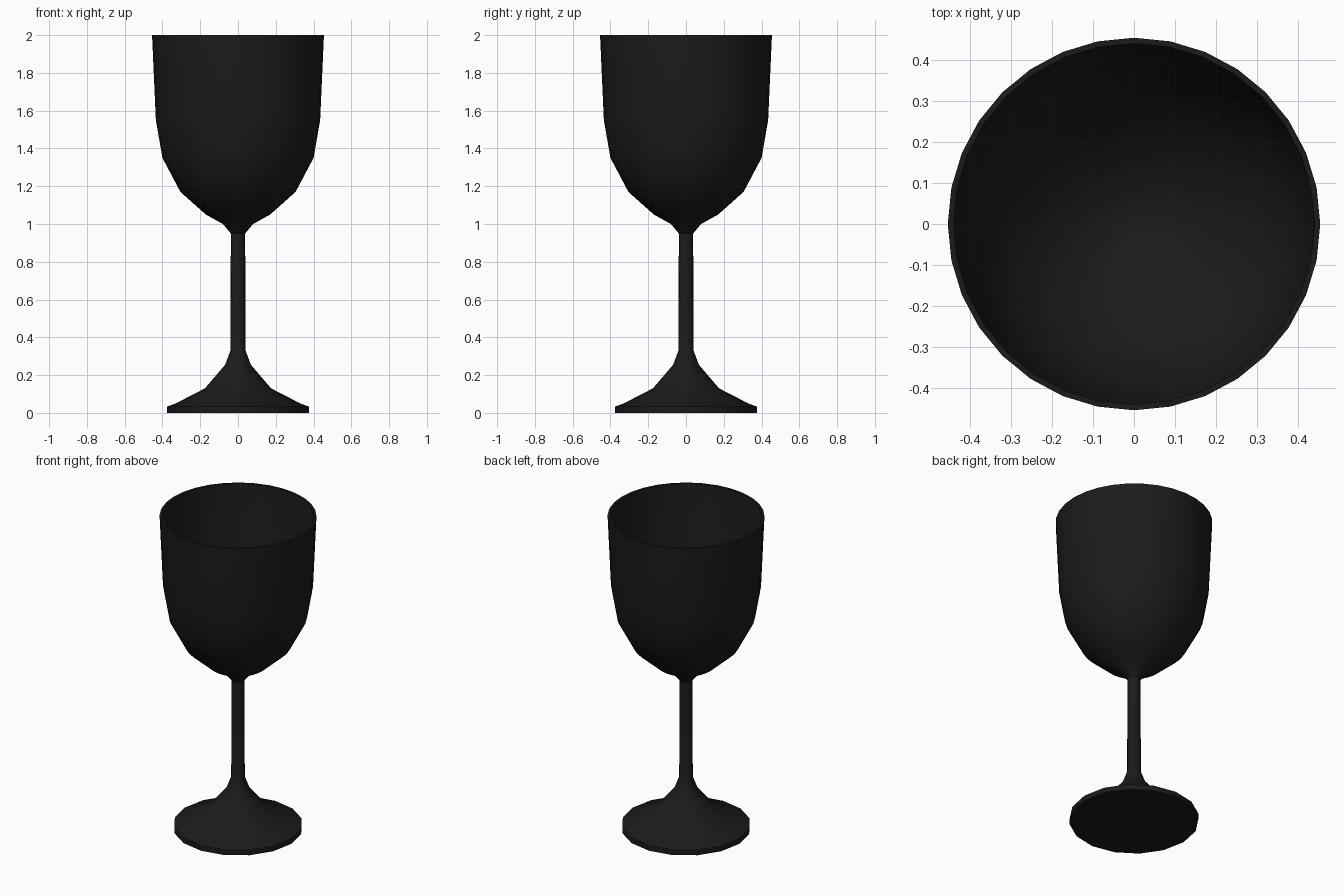
import bpy, bmesh, math

if "Cube" in bpy.data.objects:
    bpy.data.objects.remove(bpy.data.objects["Cube"])

mat = bpy.data.materials.new("black_glaze")
mat.diffuse_color = (0.011, 0.011, 0.011, 1)
mat.use_nodes = True
mat.node_tree.nodes["Principled BSDF"].inputs["Base Color"].default_value = mat.diffuse_color


def lathe(name, profile, sides):
    """Spin an (r, z) profile around z; r = 0 becomes a single pole."""
    bm = bmesh.new()
    rings = []
    for r, z in profile:
        n = sides if r > 0 else 1
        rings.append([bm.verts.new((r * math.cos(2 * math.pi * i / sides),
                                    r * math.sin(2 * math.pi * i / sides), z))
                      for i in range(n)])
    for a, b in zip(rings, rings[1:]):
        for i in range(sides):
            j = (i + 1) % sides
            quad = [a[i % len(a)], a[j % len(a)], b[j % len(b)], b[i % len(b)]]
            bm.faces.new(list(dict.fromkeys(quad)))
    me = bpy.data.meshes.new(name)
    bm.to_mesh(me)
    bm.free()
    me.materials.append(mat)
    ob = bpy.data.objects.new(name, me)
    bpy.context.collection.objects.link(ob)
    bpy.ops.object.select_all(action='DESELECT')
    ob.select_set(True)
    bpy.context.view_layer.objects.active = ob
    bpy.ops.object.shade_smooth_by_angle(angle=math.radians(40))
    return ob


# Foot flaring up into the slender stem
lathe("foot_and_stem", [
    (0, 0), (0.375, 0), (0.375, 0.033), (0.33, 0.05), (0.175, 0.13),
    (0.068, 0.255), (0.04, 0.33), (0.038, 0.95)], 16)

# Bowl: outer wall, thin rim, then the inner wall down to the bottom
lathe("bowl", [
    (0.038, 0.95), (0.08, 1.0), (0.17, 1.05), (0.305, 1.17),
    (0.40, 1.35), (0.435, 1.55), (0.455, 2.0), (0.441, 2.0),
    (0.42, 1.55), (0.385, 1.355), (0.295, 1.185), (0.16, 1.07),
    (0.07, 1.025), (0, 1.015)], 32)
